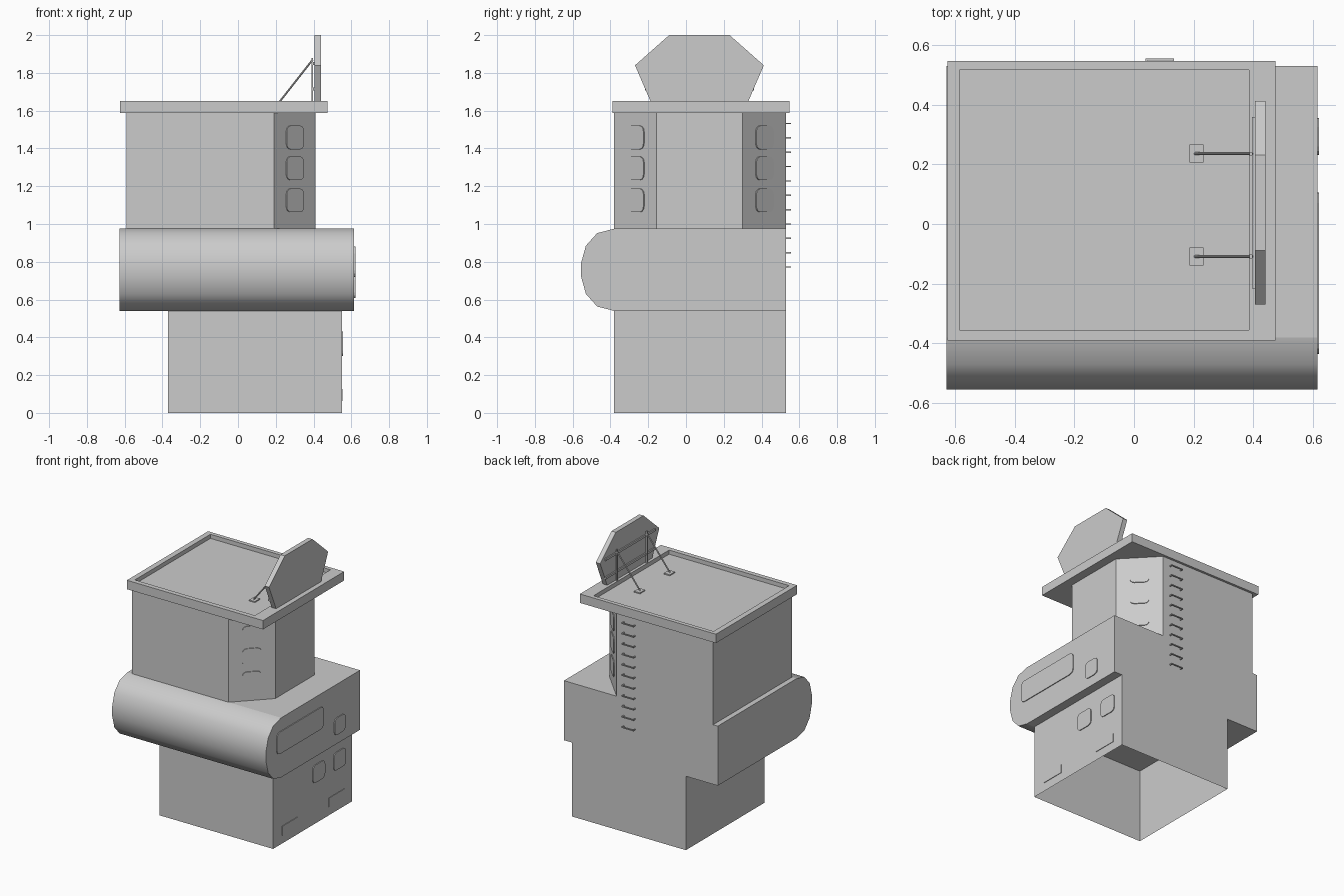
import bpy, bmesh, math
from mathutils import Vector, Matrix

if "Cube" in bpy.data.objects:
    bpy.data.objects.remove(bpy.data.objects["Cube"], do_unlink=True)

grey = bpy.data.materials.new("plain_grey")
grey.use_nodes = True
grey.diffuse_color = (0.6, 0.6, 0.6, 1)
grey.node_tree.nodes["Principled BSDF"].inputs["Base Color"].default_value = (0.6, 0.6, 0.6, 1)


def finish(name, bm):
    bmesh.ops.recalc_face_normals(bm, faces=bm.faces)
    me = bpy.data.meshes.new(name)
    bm.to_mesh(me)
    bm.free()
    me.materials.append(grey)
    ob = bpy.data.objects.new(name, me)
    bpy.context.collection.objects.link(ob)
    return ob


def extruded(name, points, offset):
    """Solid from a flat outline pushed along an offset."""
    bm = bmesh.new()
    face = bm.faces.new([bm.verts.new(p) for p in points])
    ext = bmesh.ops.extrude_face_region(bm, geom=[face], use_keep_orig=True)
    verts = [v for v in ext["geom"] if isinstance(v, bmesh.types.BMVert)]
    bmesh.ops.translate(bm, verts=verts, vec=offset)
    return finish(name, bm)


def box_mesh(x0, x1, y0, y1, z0, z1):
    bm = bmesh.new()
    size = Matrix.Diagonal((x1 - x0, y1 - y0, z1 - z0, 1))
    centre = Matrix.Translation(((x0 + x1) / 2, (y0 + y1) / 2, (z0 + z1) / 2))
    bmesh.ops.create_cube(bm, size=1, matrix=centre @ size)
    return bm


def box(name, *bounds):
    return finish(name, box_mesh(*bounds))


def plate(name, centre, angle, width, height, radius, depth=0.006):
    """Rounded plate on a wall whose outward normal has the given angle."""
    out = Vector((math.cos(angle), math.sin(angle), 0))
    side = Vector((-out.y, out.x, 0))
    pts = []
    steps = 3 if radius else 0
    for i, (sx, sz) in enumerate(((1, 1), (-1, 1), (-1, -1), (1, -1))):
        for k in range(steps + 1):
            a = math.radians(90 * (i + k / max(steps, 1)))
            u = sx * (width / 2 - radius) + radius * math.cos(a)
            w = sz * (height / 2 - radius) + radius * math.sin(a)
            if not radius:
                u, w = sx * width / 2, sz * height / 2
            pts.append(Vector(centre) + side * u + Vector((0, 0, w)) - out * 0.002)
    return extruded(name, pts, out * (depth + 0.002))


def rod(name, a, b, radius):
    a, b = Vector(a), Vector(b)
    turn = (b - a).to_track_quat("Z", "Y").to_matrix().to_4x4()
    bm = bmesh.new()
    bmesh.ops.create_cone(bm, cap_ends=True, segments=8, radius1=radius, radius2=radius,
                          depth=(b - a).length, matrix=Matrix.Translation((a + b) / 2) @ turn)
    return finish(name, bm)


# Ground floor, open underneath
bm = box_mesh(-0.37, 0.55, -0.38, 0.53, 0, 0.54)
bmesh.ops.delete(bm, geom=[f for f in bm.faces if f.calc_center_median().z < 0.01], context="FACES")
finish("ground_floor", bm)

# Overhanging middle floor with a rounded front
upper = [(-0.38, 0.975), (-0.47, 0.952), (-0.53, 0.885), (-0.555, 0.795)]
profile = [(0.53, 0.975)] + upper + [(y, 1.515 - z) for y, z in reversed(upper)] + [(0.53, 0.54)]
middle = extruded("middle_floor", [(-0.628, y, z) for y, z in profile], (1.243, 0, 0))
for f in middle.data.polygons:
    f.use_smooth = f.center.y < -0.38 and abs(f.normal.x) < 0.5

# Upper floor with two cut corners
outline = [(-0.59, -0.38), (0.19, -0.38), (0.41, -0.155), (0.41, 0.30), (0.19, 0.53), (-0.59, 0.53)]
extruded("upper_floor", [(x, y, 0.975) for x, y in outline], (0, 0, 0.612))

# Roof with a sunken top
bm = box_mesh(-0.625, 0.475, -0.39, 0.547, 1.587, 1.652)
top = max(bm.faces, key=lambda f: f.calc_center_median().z)
bmesh.ops.inset_region(bm, faces=[top], thickness=0.04)
for v in top.verts:
    v.co.x = -0.585 if v.co.x < 0 else 0.385
    v.co.y = -0.355 if v.co.y < 0 else 0.517
lip = bmesh.ops.extrude_face_region(bm, geom=[top])
bmesh.ops.translate(bm, vec=(0, 0, -0.03), verts=[v for v in lip["geom"] if isinstance(v, bmesh.types.BMVert)])
if top.is_valid:
    bm.faces.remove(top)
finish("roof", bm)

# Rooftop sign board
mid = 0.071
half = [(0.26, 1.652), (0.341, 1.84), (0.16, 2.0)]
board = [(mid + d, z) for d, z in half] + [(mid - d, z) for d, z in reversed(half)]
extruded("sign_board", [(0.405, y, z) for y, z in board], (0.035, 0, 0))

# Sign frame: rails, posts, struts and feet
for z in (1.715, 1.85):
    box("sign_rail", 0.396, 0.406, mid - 0.288, mid + 0.288, z - 0.008, z + 0.008)
for y in (mid - 0.18, mid + 0.165):
    box("sign_post", 0.388, 0.398, y - 0.006, y + 0.006, 1.65, 1.88)
    rod("sign_strut", (0.395, y, 1.87), (0.205, y, 1.628), 0.005)
    box("strut_foot", 0.186, 0.233, y - 0.03, y + 0.03, 1.62, 1.63)

# Windows on the cut corners
for z in (1.125, 1.295, 1.458):
    plate("corner_window", (0.30, -0.2675, z), math.radians(-45), 0.13, 0.125, 0.03)
    plate("corner_window", (0.30, 0.415, z), math.radians(45), 0.13, 0.125, 0.03)

# Windows and vents on the side wall
plate("long_window", (0.615, -0.165, 0.80), 0, 0.54, 0.16, 0.035)
plate("small_window", (0.615, 0.293, 0.67), 0, 0.125, 0.125, 0.03)
for y in (0.143, 0.384):
    plate("ground_window", (0.55, y, 0.365), 0, 0.14, 0.13, 0.03)
for y in (-0.19, 0.35):
    plate("vent", (0.55, y, 0.095), 0, 0.18, 0.065, 0, 0.004)

# Ladder rungs on the back wall
for i in range(11):
    z = 0.772 + 0.076 * i
    box("ladder_rung", 0.038, 0.134, 0.548, 0.555, z - 0.0035, z + 0.0035)
    for x in (0.038, 0.127):
        box("rung_bracket", x, x + 0.007, 0.525, 0.55, z - 0.0035, z + 0.0035)
